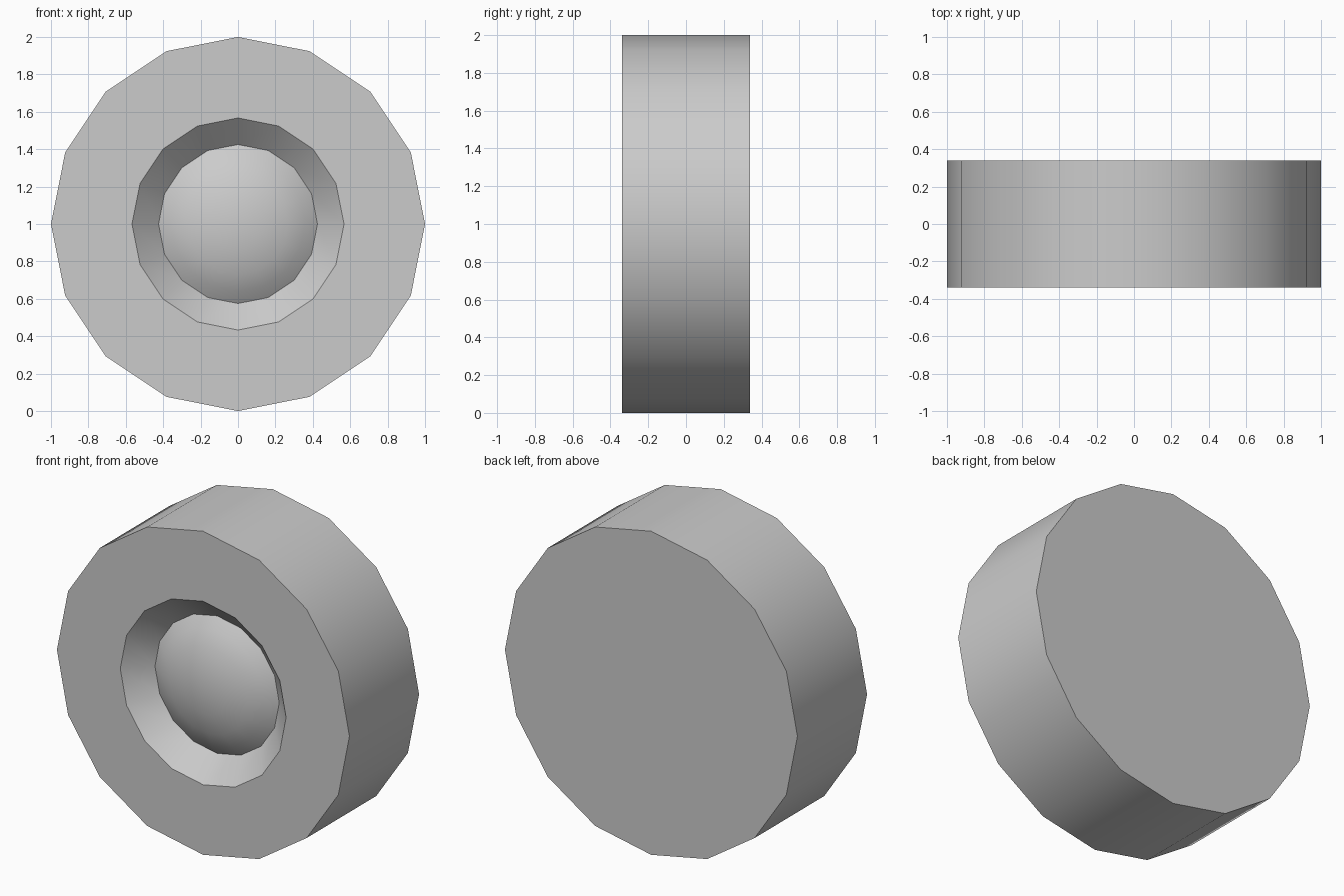
import bpy, bmesh, math

if "Cube" in bpy.data.objects:
    bpy.data.objects.remove(bpy.data.objects["Cube"])

SIDES = 16
# Profile (radius, y) from the back rim, round the front, into the recess and up the dome
PROFILE = [(1.0, 0.34), (1.0, -0.34), (0.567, -0.34), (0.425, -0.204),
           (0.36, -0.25), (0.27, -0.292), (0.14, -0.325)]
APEX_Y = -0.335

bm = bmesh.new()
rings = []
for r, y in PROFILE:
    rings.append([bm.verts.new((r * math.cos(2 * math.pi * i / SIDES), y,
                                1 + r * math.sin(2 * math.pi * i / SIDES)))
                  for i in range(SIDES)])

# Rim, front face, recess wall and dome bands
for a, b in zip(rings, rings[1:]):
    for i in range(SIDES):
        j = (i + 1) % SIDES
        bm.faces.new((a[i], a[j], b[j], b[i]))

# Flat back and dome tip
bm.faces.new(rings[0])
tip = bm.verts.new((0, APEX_Y, 1))
for i in range(SIDES):
    bm.faces.new((rings[-1][i], rings[-1][(i + 1) % SIDES], tip))

bmesh.ops.recalc_face_normals(bm, faces=bm.faces)
mesh = bpy.data.meshes.new("wheel")
bm.to_mesh(mesh)
bm.free()
wheel = bpy.data.objects.new("wheel", mesh)
bpy.context.collection.objects.link(wheel)

# Smooth rim and dome, crisp corners
bpy.context.view_layer.objects.active = wheel
wheel.select_set(True)
bpy.ops.object.shade_smooth_by_angle(angle=math.radians(30))
